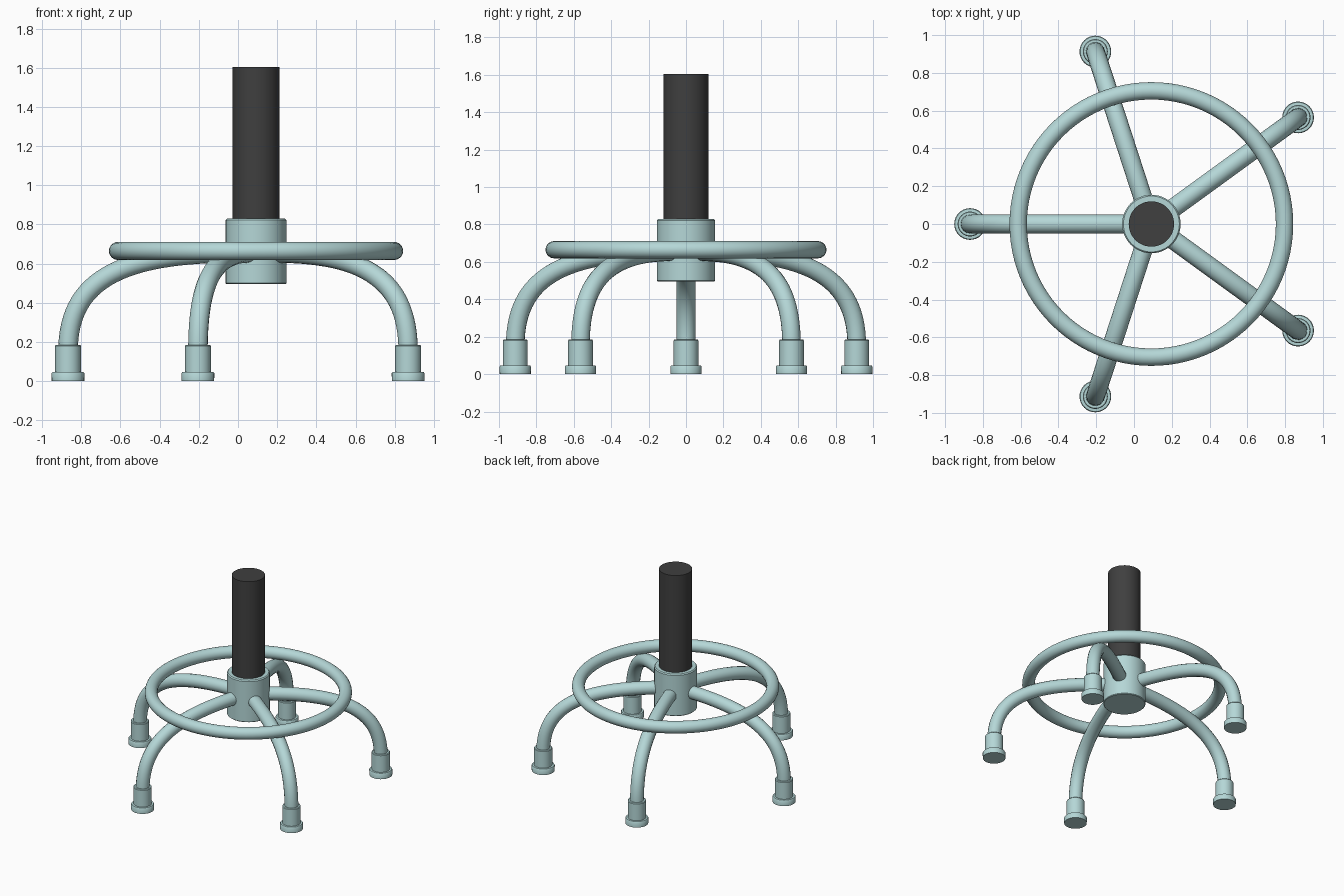
import bpy, bmesh
from math import cos, sin, pi, radians
from mathutils import Vector

if "Cube" in bpy.data.objects:
    bpy.data.objects.remove(bpy.data.objects["Cube"])

CX = 0.092          # hub axis position on x
FOOT_R = 0.96       # distance from the axis to each foot


def material(name, color):
    m = bpy.data.materials.new(name)
    m.diffuse_color = (*color, 1)
    m.use_nodes = True
    m.node_tree.nodes["Principled BSDF"].inputs["Base Color"].default_value = m.diffuse_color
    return m


teal = material("teal_metal", (0.46, 0.68, 0.68))
dark = material("dark_metal", (0.05, 0.05, 0.05))


def smooth(obj):
    bpy.ops.object.select_all(action='DESELECT')
    obj.select_set(True)
    bpy.context.view_layer.objects.active = obj
    bpy.ops.object.shade_smooth_by_angle(angle=radians(35))


def lathe(name, profile, loc, mat, sides=48):
    """Revolve (radius, z) points around z and cap both ends."""
    bm = bmesh.new()
    rings = [[bm.verts.new((r * cos(2 * pi * i / sides), r * sin(2 * pi * i / sides), z))
              for i in range(sides)] for r, z in profile]
    for a, b in zip(rings, rings[1:]):
        for i in range(sides):
            j = (i + 1) % sides
            bm.faces.new((a[i], a[j], b[j], b[i]))
    bm.faces.new(rings[0][::-1])
    bm.faces.new(rings[-1])
    mesh = bpy.data.meshes.new(name)
    bm.to_mesh(mesh)
    bm.free()
    obj = bpy.data.objects.new(name, mesh)
    obj.location = loc
    mesh.materials.append(mat)
    bpy.context.collection.objects.link(obj)
    smooth(obj)
    return obj


def bent_tube(name, p0, p1, p2, p3, radius, mat):
    """Round tube along one Bezier span."""
    cu = bpy.data.curves.new(name, 'CURVE')
    cu.dimensions = '3D'
    cu.bevel_depth = radius
    cu.bevel_resolution = 6
    cu.resolution_u = 28
    cu.use_fill_caps = True
    sp = cu.splines.new('BEZIER')
    sp.bezier_points.add(1)
    a, b = sp.bezier_points
    for p in (a, b):
        p.handle_left_type = p.handle_right_type = 'FREE'
    a.co, a.handle_left, a.handle_right = p0, p0, p1
    b.co, b.handle_left, b.handle_right = p3, p2, p3 - Vector((0, 0, 0.05))
    cu.materials.append(mat)
    obj = bpy.data.objects.new(name, cu)
    bpy.context.collection.objects.link(obj)
    bpy.ops.object.select_all(action='DESELECT')
    obj.select_set(True)
    bpy.context.view_layer.objects.active = obj
    bpy.ops.object.convert(target='MESH')
    smooth(bpy.context.object)


# Central column and hub sleeve
lathe("column", [(0.12, 0.80), (0.12, 1.605)], (CX, 0, 0), dark)
lathe("hub", [(0.150, 0.495), (0.155, 0.50), (0.155, 0.822), (0.148, 0.83)], (CX, 0, 0), teal)

# Foot ring
bpy.ops.mesh.primitive_torus_add(location=(CX, 0, 0.665), major_radius=0.705,
                                 minor_radius=0.046, major_segments=96, minor_segments=24)
ring = bpy.context.object
ring.name = "foot_ring"
ring.data.materials.append(teal)
smooth(ring)

# Five bent legs with stepped foot caps
for k in range(5):
    ang = pi + k * 2 * pi / 5
    at = lambda r, z: Vector((CX + r * cos(ang), r * sin(ang), z))
    bent_tube(f"leg_{k + 1}", at(0.10, 0.655), at(0.72, 0.655), at(0.96, 0.50), at(0.96, 0.15),
              0.05, teal)
    lathe(f"foot_cap_{k + 1}",
          [(0.083, 0), (0.084, 0.04), (0.080, 0.046), (0.066, 0.047),
           (0.066, 0.18), (0.062, 0.185)], at(FOOT_R, 0), teal, 32)
